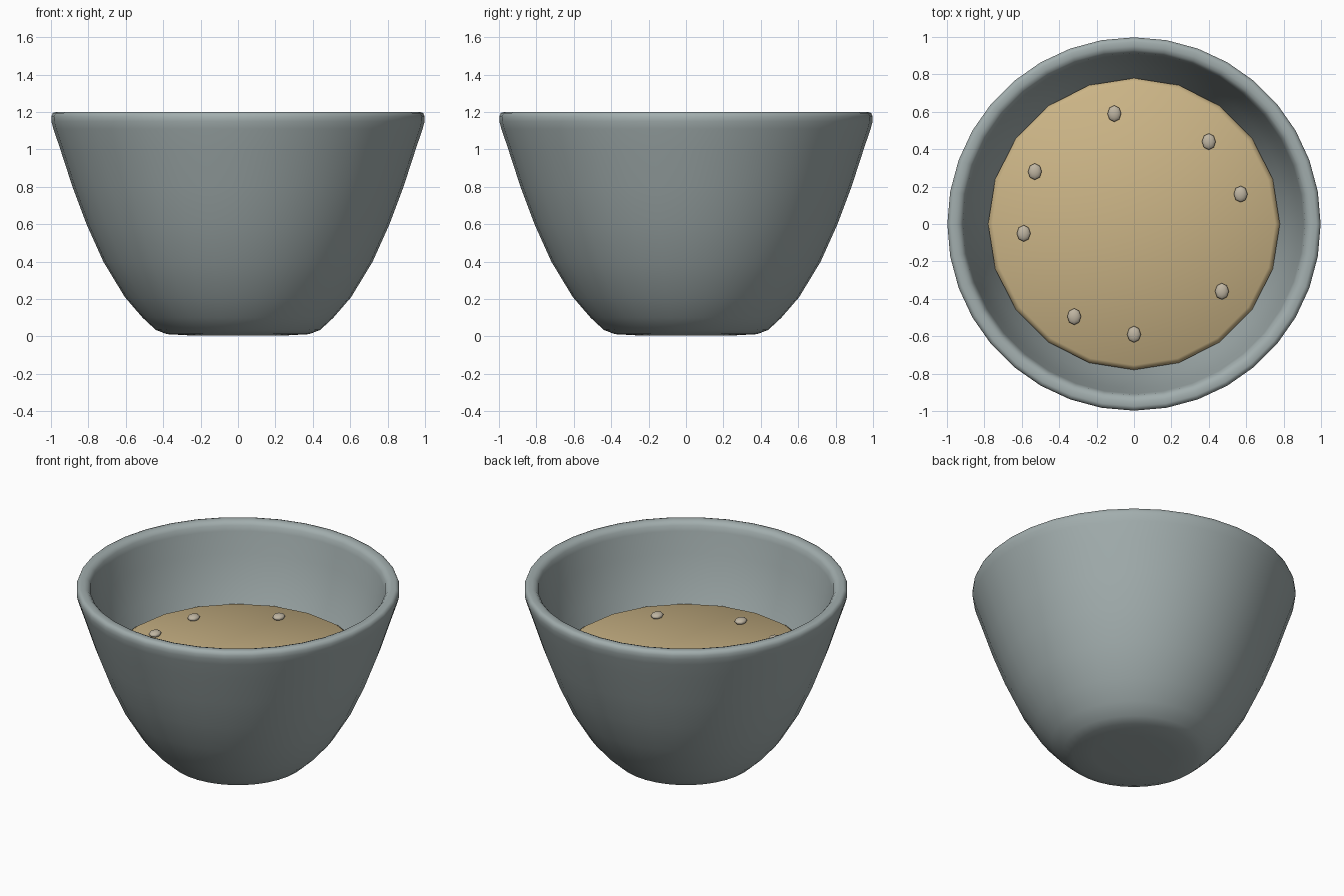
import bpy, bmesh, math
from mathutils import Vector

if "Cube" in bpy.data.objects:
    bpy.data.objects.remove(bpy.data.objects["Cube"])


def material(name, color):
    m = bpy.data.materials.new(name)
    m.diffuse_color = (*color, 1)
    m.use_nodes = True
    m.node_tree.nodes["Principled BSDF"].inputs["Base Color"].default_value = m.diffuse_color
    return m


def finish(obj, mat, angle):
    obj.data.materials.append(mat)
    bpy.ops.object.select_all(action='DESELECT')
    bpy.context.view_layer.objects.active = obj
    obj.select_set(True)
    bpy.ops.object.shade_smooth_by_angle(angle=math.radians(angle))


def lathe(name, profile, sides, mat, angle):
    """Revolve (radius, z) points around z; both ends lie on the axis."""
    bm = bmesh.new()
    verts = [bm.verts.new((r, 0, z)) for r, z in profile]
    edges = [bm.edges.new(p) for p in zip(verts, verts[1:])]
    bmesh.ops.spin(bm, geom=verts + edges, cent=(0, 0, 0), axis=(0, 0, 1),
                   angle=math.tau, steps=sides, use_merge=True)
    bmesh.ops.remove_doubles(bm, verts=bm.verts, dist=1e-4)
    bmesh.ops.recalc_face_normals(bm, faces=bm.faces)
    me = bpy.data.meshes.new(name)
    bm.to_mesh(me)
    bm.free()
    obj = bpy.data.objects.new(name, me)
    bpy.context.collection.objects.link(obj)
    finish(obj, mat, angle)
    return obj


glaze = material("glaze", (0.36, 0.42, 0.42))
broth = material("broth", (0.60, 0.46, 0.24))
pale = material("pale_seed", (0.52, 0.46, 0.36))

# Bowl: outer wall, rounded rim, inner wall and floor
outer = [(0, 0.005), (0.25, 0.005), (0.38, 0.012), (0.44, 0.035), (0.51, 0.10),
         (0.605, 0.21), (0.72, 0.40), (0.81, 0.60), (0.885, 0.80), (0.95, 1.0),
         (0.987, 1.11), (0.998, 1.15), (0.998, 1.175), (0.99, 1.195), (0.975, 1.2)]
inner = [(0.95, 1.2), (0.93, 1.193), (0.915, 1.175), (0.907, 1.14), (0.88, 1.0),
         (0.825, 0.80), (0.745, 0.60), (0.65, 0.40), (0.53, 0.22), (0.42, 0.11),
         (0.32, 0.08), (0, 0.075)]
lathe("bowl", outer + inner, 36, glaze, 60)

# Soup: shallow 20-sided disc with a softened edge
lathe("soup", [(0, 0.65), (0.745, 0.65), (0.78, 0.67), (0.78, 0.695),
               (0.755, 0.714), (0, 0.716)], 20, broth, 60)

# Seeds floating in a ring
spots = [(-0.105, 0.59), (0.40, 0.44), (0.57, 0.16), (0.47, -0.36),
         (0, -0.59), (-0.32, -0.495), (-0.59, -0.05), (-0.53, 0.28)]
for i, (x, y) in enumerate(spots):
    bpy.ops.mesh.primitive_uv_sphere_add(segments=8, ring_count=6, radius=1,
                                         location=(x, y, 0.725))
    seed = bpy.context.object
    seed.name = f"seed_{i + 1}"
    seed.scale = (0.037, 0.044, 0.02)
    finish(seed, pale, 60)
